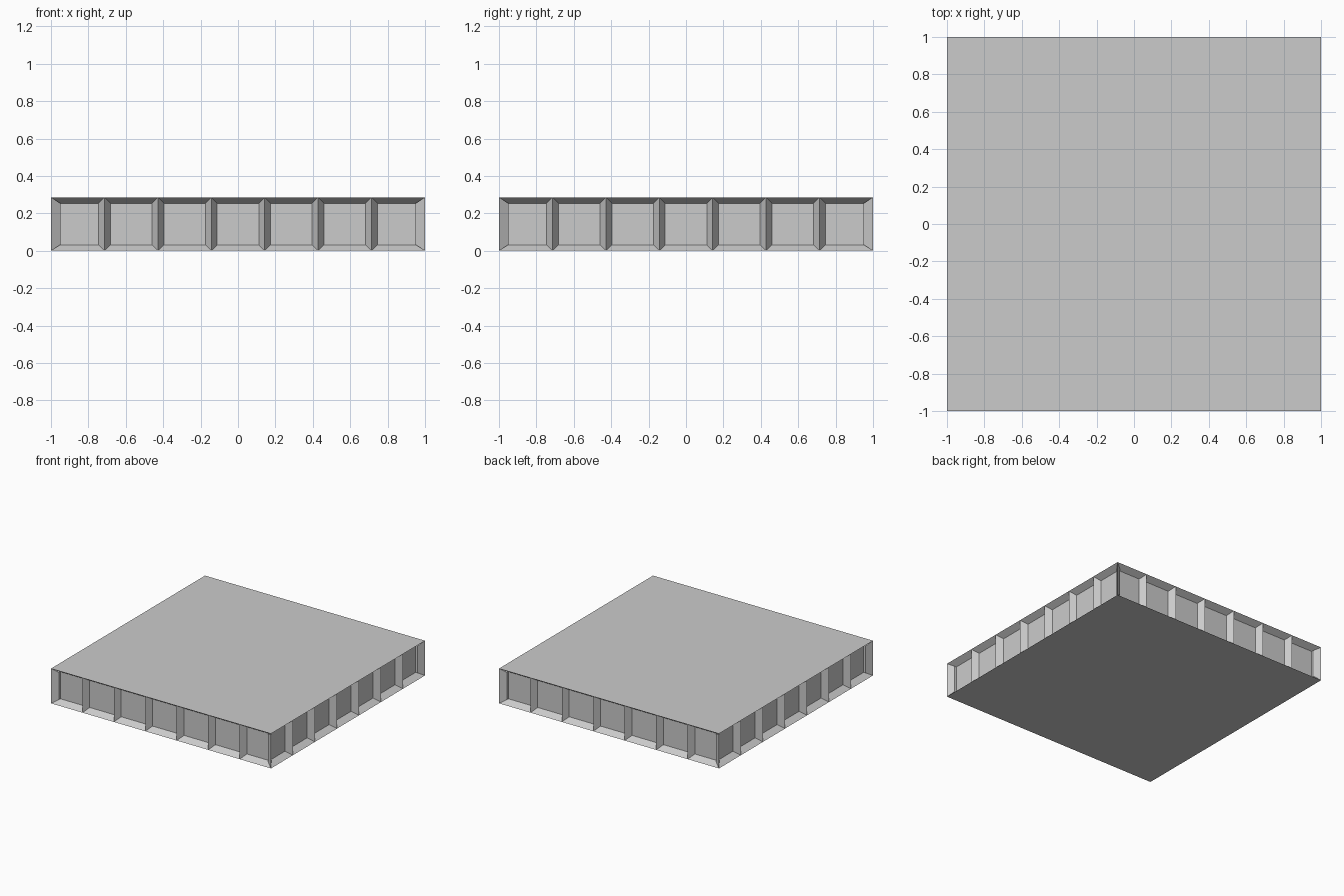
import bpy, bmesh
from mathutils import Vector

if "Cube" in bpy.data.objects:
    bpy.data.objects.remove(bpy.data.objects["Cube"])

N = 7                 # recessed panels per side
H = 2 / N             # slab height, so each panel is square
RIM, DEPTH = 0.045, 0.05

bm = bmesh.new()

# plain slab
bmesh.ops.create_cube(bm, size=1)
bmesh.ops.scale(bm, vec=(2, 2, H), verts=bm.verts)
bmesh.ops.translate(bm, vec=(0, 0, H / 2), verts=bm.verts)

# cut the four walls into square cells (top and bottom stay whole)
rims = [e for e in bm.edges if abs(e.verts[0].co.z - e.verts[1].co.z) < 1e-4]
bmesh.ops.subdivide_edges(bm, edges=rims, cuts=N - 1)
bm.normal_update()
caps = [f for f in bm.faces if abs(f.normal.z) > 0.5]
bmesh.ops.dissolve_faces(bm, faces=caps)

# bevelled recess in every wall cell
bm.normal_update()
cells = [f for f in bm.faces if abs(f.normal.z) < 0.5]
bmesh.ops.inset_individual(bm, faces=cells, thickness=RIM, depth=-DEPTH)

mesh = bpy.data.meshes.new("panelled_slab")
bm.to_mesh(mesh)
bm.free()
slab = bpy.data.objects.new("panelled_slab", mesh)
bpy.context.collection.objects.link(slab)
